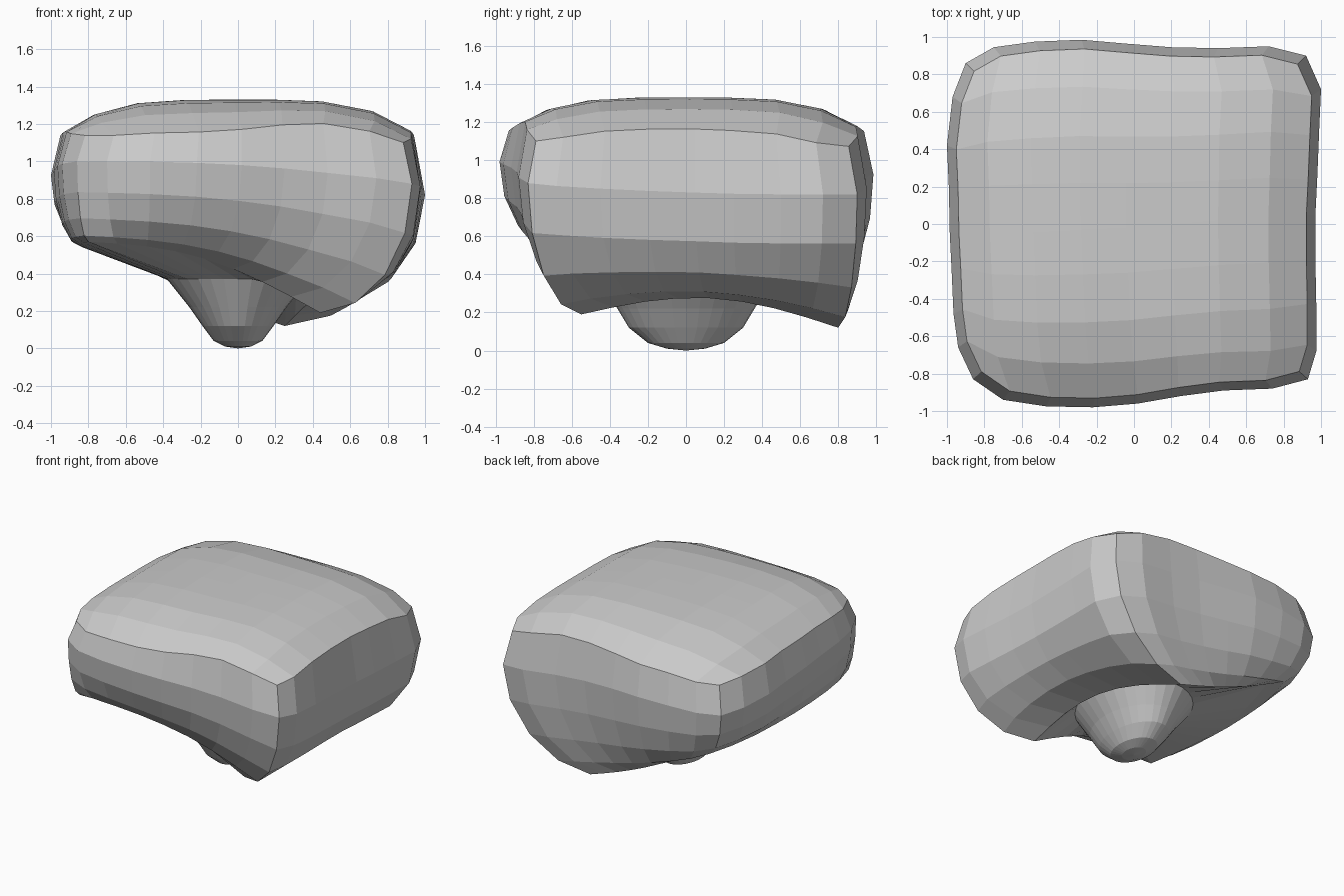
import bpy, bmesh, math
from mathutils import Vector

if "Cube" in bpy.data.objects:
    bpy.data.objects.remove(bpy.data.objects["Cube"])

N = 8            # faces per side of the rounded square
# widest outline, anticlockwise from the front left corner: front, right, back, left
SIDES_X = [[-.86, -.70, -.47, -.22, .02, .25, .48, .74],
           [.93, .975, .975, .97, .97, .98, .99, 1.0],
           [.92, .72, .45, .20, -.05, -.28, -.53, -.75],
           [-.90, -.97, -1.0, -.99, -.985, -.975, -.965, -.94]]
SIDES_Y = [[-.83, -.94, -.975, -.98, -.96, -.92, -.89, -.88],
           [-.83, -.68, -.45, -.20, .05, .25, .50, .72],
           [.90, .95, .94, .945, .965, .985, .975, .945],
           [.86, .68, .42, .20, -.05, -.25, -.48, -.66]]
EQ_Z = [1.0, .88, .82, .90]                     # corner heights of the widest line
EQ_ARCH = [.04, -.02, .06, 0]
RIM = [Vector(p) for p in ((-.80, -.77, .57), (.44, -.55, .19), (.25, .80, .12), (-.62, .69, .49))]
RIM_ARCH = [Vector(p) for p in ((0, .04, .10), (.08, 0, .12), (0, .02, -.03), (-.12, 0, .01))]


def top_z(x, y):
    return 1.33 - .23 * (x ** 4 + y ** 4)


# key rings
equator, rim = [], []
for s in range(4):
    for i in range(N):
        t = i / N
        arch = math.sin(math.pi * t)
        z = EQ_Z[s] * (1 - t) + EQ_Z[(s + 1) % 4] * t + EQ_ARCH[s] * arch
        equator.append(Vector((SIDES_X[s][i], SIDES_Y[s][i], z)))
        rim.append(RIM[s].lerp(RIM[(s + 1) % 4], t) + RIM_ARCH[s] * arch)
shoulder = [Vector((p.x * .95, p.y * .95, top_z(p.x * .95, p.y * .95))) for p in equator]

bm = bmesh.new()
C = 4 * N


def bridge(a, b):
    for i in range(C):
        j = (i + 1) % C
        bm.faces.new((a[i], a[j], b[j], b[i]))


def add_ring(points):
    return [bm.verts.new(p) for p in points]


# domed top, filled as a grid between the four shoulder edges
top = add_ring(shoulder)
front = top[0:N + 1]
right = top[N:2 * N + 1]
back = top[2 * N:3 * N + 1][::-1]
left = (top[3 * N:] + top[:1])[::-1]
grid = {}
for i in range(N + 1):
    grid[i, 0], grid[i, N], grid[0, i], grid[N, i] = front[i], back[i], left[i], right[i]
for i in range(1, N):
    for j in range(1, N):
        u, v = i / N, j / N
        p = front[i].co.lerp(back[i].co, v) + left[j].co.lerp(right[j].co, u)
        p -= front[0].co.lerp(front[N].co, u).lerp(back[0].co.lerp(back[N].co, u), v)
        p.z = top_z(p.x, p.y)
        grid[i, j] = bm.verts.new(p)
for i in range(N):
    for j in range(N):
        bm.faces.new((grid[i, j], grid[i + 1, j], grid[i + 1, j + 1], grid[i, j + 1]))

# bulging sides, curling under to the sagging rim (fuller on the right, flatter at its corners)
prev = top
ROWS = 4
for k in range(ROWS + 1):
    a = k / ROWS * math.pi / 2
    ring = []
    for e, r in zip(equator, rim):
        full = 1 - .2 * max(0, e.x) * (1 - 1.5 * e.y ** 2)
        p = e.lerp(r, 1 - max(0, math.cos(a)) ** full)
        p.z = e.z + (r.z - e.z) * math.sin(a) ** full
        ring.append(p)
    ring = add_ring(ring)
    bridge(ring, prev)
    prev = ring

# underside running into the central rounded stub
for rx, ry, z in ((.38, .45, .37), (.26, .36, .22), (.19, .30, .12), (.13, .20, .04), (.07, .10, .01)):
    ring = []
    for i in range(C):
        a = math.radians(-135 + 360 * i / C)
        ring.append(Vector((rx * math.cos(a), ry * math.sin(a), z)))
    ring = add_ring(ring)
    bridge(ring, prev)
    prev = ring
tip = bm.verts.new((0, 0, 0))
for i in range(C):
    bm.faces.new((prev[(i + 1) % C], prev[i], tip))

bmesh.ops.recalc_face_normals(bm, faces=bm.faces)
mesh = bpy.data.meshes.new("cap_body")
bm.to_mesh(mesh)
bm.free()
bpy.context.collection.objects.link(bpy.data.objects.new("cap_body", mesh))
